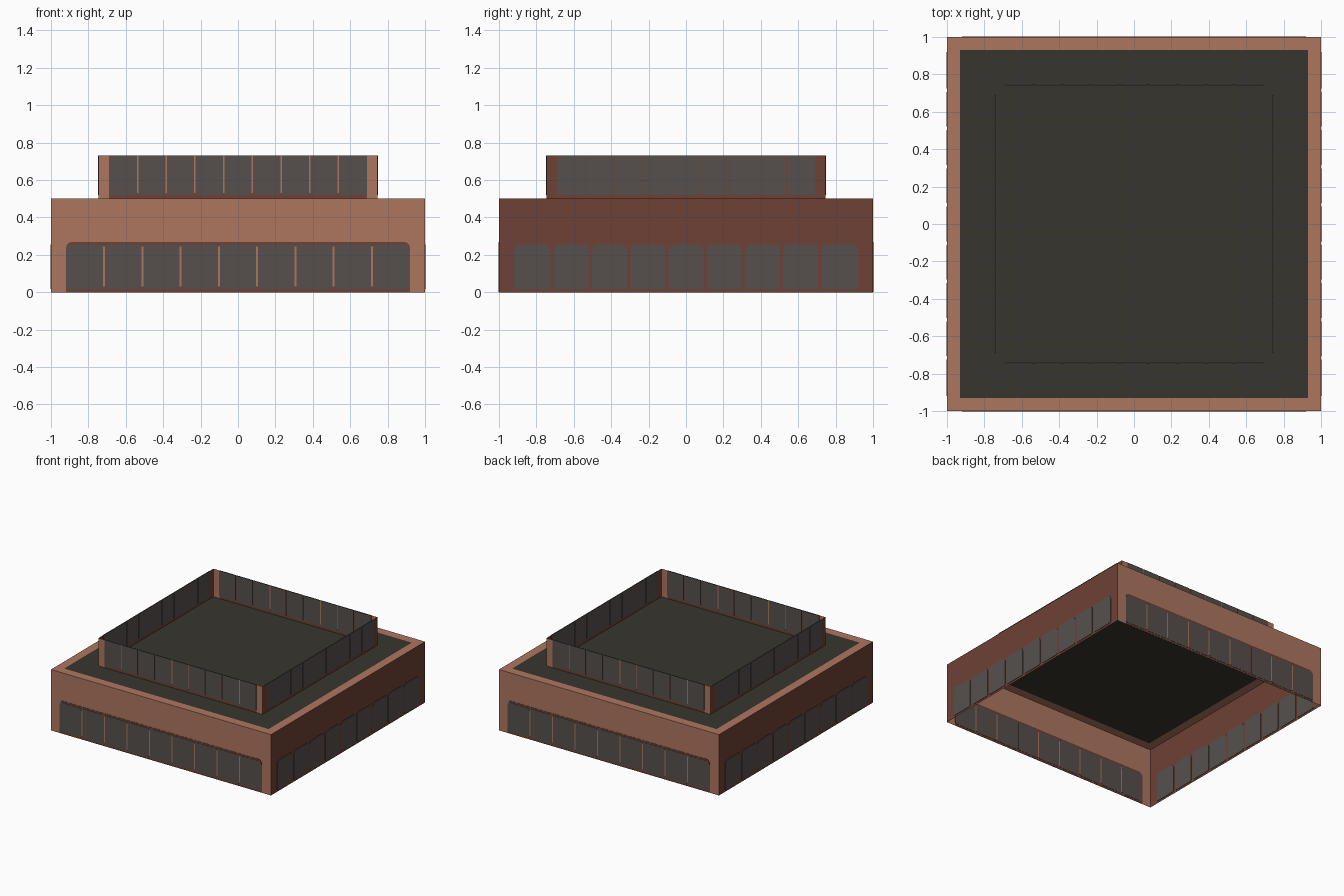
import bpy, bmesh, math
from mathutils import Matrix, Vector

if "Cube" in bpy.data.objects:
    bpy.data.objects.remove(bpy.data.objects["Cube"])


def material(name, rgb):
    m = bpy.data.materials.new(name)
    lin = [((c / 255 + 0.055) / 1.055) ** 2.4 for c in rgb]
    m.diffuse_color = (*lin, 1)
    m.use_nodes = True
    m.node_tree.nodes["Principled BSDF"].inputs["Base Color"].default_value = m.diffuse_color
    return m


BRICK = material("light brick", (174, 118, 96))
DARK = material("dark brick", (110, 65, 53))
GLASS = material("window grey", (86, 80, 77))
ROOF = material("roof charcoal", (55, 53, 46))


def finish(name, bm, mats):
    me = bpy.data.meshes.new(name)
    bm.to_mesh(me)
    bm.free()
    for m in mats:
        me.materials.append(m)
    ob = bpy.data.objects.new(name, me)
    bpy.context.collection.objects.link(ob)
    return ob


def shell(name, half, z0, z1, roofed):
    """Thin-walled square storey; side walls are darker than front and back."""
    bm = bmesh.new()
    bmesh.ops.create_cube(bm, size=1, matrix=Matrix.Translation((0, 0, (z0 + z1) / 2))
                          @ Matrix.Diagonal((half * 2, half * 2, z1 - z0, 1)))
    bm.normal_update()
    drop = [f for f in bm.faces if f.normal.z < -0.5 or (f.normal.z > 0.5 and not roofed)]
    bmesh.ops.delete(bm, geom=drop, context='FACES')
    for f in bm.faces:
        f.material_index = 1 if abs(f.normal.x) > 0.5 else 0
    if roofed:
        # the inner part of the inset top is the charcoal roof
        top = [f for f in bm.faces if f.normal.z > 0.5]
        bmesh.ops.inset_region(bm, faces=top, thickness=0.1)
        top[0].material_index = 2
    return finish(name, bm, [BRICK, DARK, ROOF])


def plate(bm, u0, u1, z0, z1, dist, thick, turn, r_top=0.0, r_bot=0.0):
    """Panel with rounded corners lying in a wall and showing on both faces."""
    pts = []
    corners = [(u1, z1, -1, -1, 0, r_top), (u0, z1, 1, -1, 90, r_top),
               (u0, z0, 1, 1, 180, r_bot), (u1, z0, -1, 1, 270, r_bot)]
    for u, z, su, sz, a, r in corners:
        for i in range(4 if r else 1):
            t = math.radians(a + 30 * i)
            pts.append((u + su * r + r * math.cos(t), z + sz * r + r * math.sin(t)) if r else (u, z))
    rot = Matrix.Rotation(turn * math.pi / 2, 3, 'Z')
    front = [bm.verts.new(rot @ Vector((u, -dist - thick / 2, z))) for u, z in pts]
    back = [bm.verts.new(rot @ Vector((u, -dist + thick / 2, z))) for u, z in pts]
    bm.faces.new(front)
    bm.faces.new(back[::-1])
    n = len(pts)
    for i in range(n):
        j = (i + 1) % n
        bm.faces.new((front[j], front[i], back[i], back[j]))


def window_band(side, turn):
    painted = turn % 2 == 0          # front and back have dark trim
    trim, panes, bars = bmesh.new(), bmesh.new(), bmesh.new()
    # lower storey: nine rounded panes
    step = 1.84 / 9
    if painted:
        plate(trim, -0.92, 0.92, 0.001, 0.27, 1, 0.003, turn, r_top=0.035)
    for i in range(9):
        c = (i - 4) * step
        g = 0.005 if painted else 0.009
        plate(panes, c - step / 2 + (g if i else 0), c + step / 2 - (g if i < 8 else 0),
              0.017, 0.255, 1, 0.007, turn, 0.025 if not painted or i in (0, 8) else 0.008, 0.012)
        if painted and i:
            w = 0.009
            plate(bars, c - step / 2 - w, c - step / 2 + w, 0.03, 0.245, 1, 0.005, turn)
    # upper storey: nine square panes
    step = 1.38 / 9
    if painted:
        plate(trim, -0.69, 0.69, 0.501, 0.53, 0.745, 0.003, turn)
    for i in range(9):
        c = (i - 4) * step
        g = 0.004 if painted else 0.002
        plate(panes, c - step / 2 + (g if i else 0), c + step / 2 - (g if i < 8 else 0),
              0.52, 0.73, 0.745, 0.007, turn, 0, 0.008)
    finish(side + "_window_panes", panes, [GLASS])
    if painted:
        finish(side + "_window_trim", trim, [DARK])
        finish(side + "_window_bars", bars, [BRICK])
    else:
        trim.free()
        bars.free()


# storeys
shell("lower_storey", 1.0, 0.0, 0.5, True)
shell("upper_storey", 0.745, 0.5, 0.73, False)
# windows on the four sides
for k, side in enumerate(("front", "right", "back", "left")):
    window_band(side, k)
